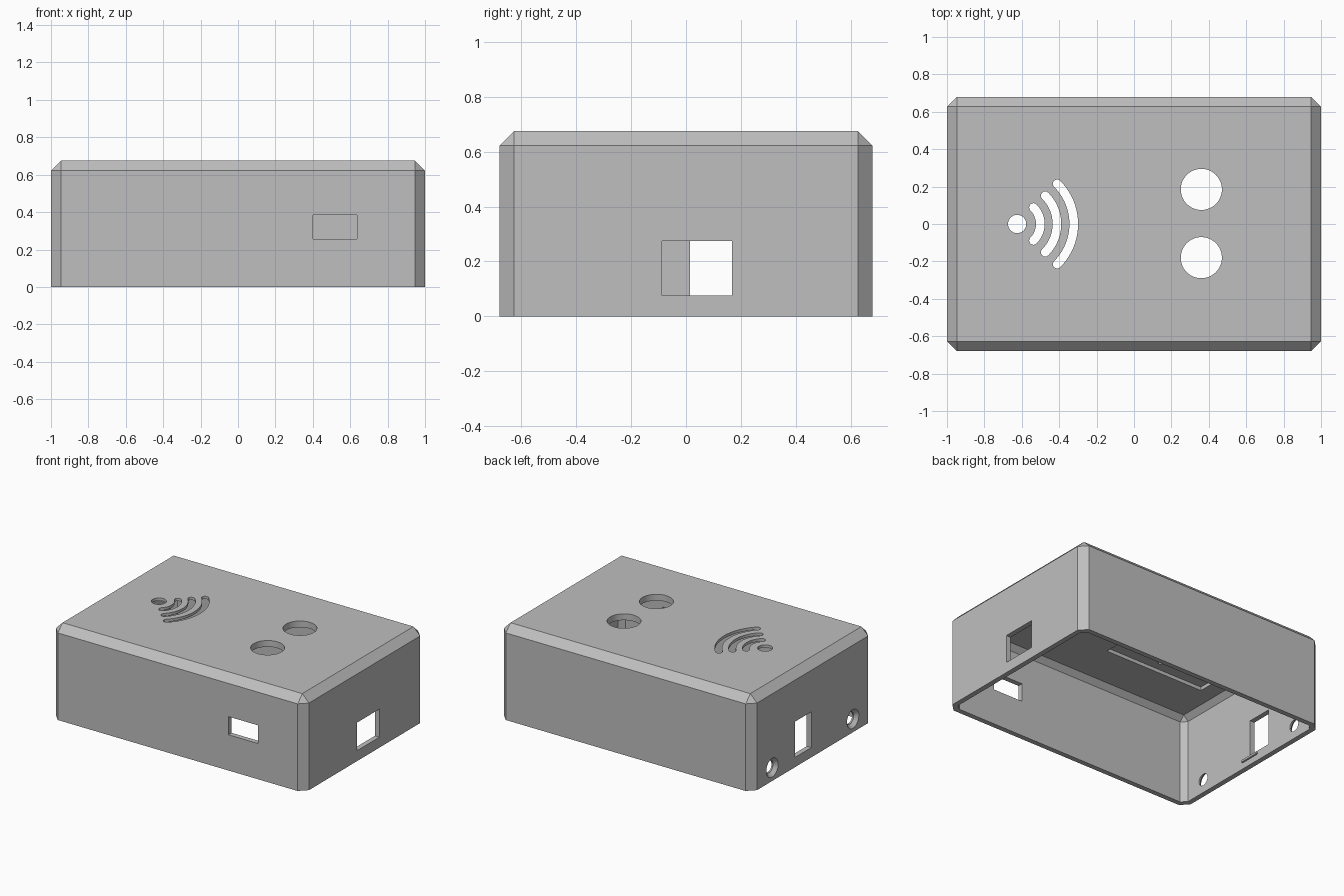
import bpy
import bmesh
from math import sin, cos, pi, radians
from mathutils import Matrix

cube = bpy.data.objects.get("Cube")
if cube:
    bpy.data.objects.remove(cube, do_unlink=True)

grey = bpy.data.materials.new("light grey plastic")
grey.use_nodes = True
colour = (0.52, 0.52, 0.52, 1)
grey.diffuse_color = colour
grey.node_tree.nodes["Principled BSDF"].inputs["Base Color"].default_value = colour


def finish(name, bm):
    bmesh.ops.recalc_face_normals(bm, faces=bm.faces)
    mesh = bpy.data.meshes.new(name)
    bm.to_mesh(mesh)
    bm.free()
    mesh.materials.append(grey)
    obj = bpy.data.objects.new(name, mesh)
    bpy.context.collection.objects.link(obj)
    return obj


def box(name, x, y, z, chamfer=0):
    """Box between (low, high) limits; chamfer skips the bottom edges."""
    bm = bmesh.new()
    bmesh.ops.create_cube(bm, size=1)
    for v in bm.verts:
        v.co = [lim[0] if c < 0 else lim[1] for c, lim in zip(v.co, (x, y, z))]
    if chamfer:
        edges = [e for e in bm.edges if any(v.co.z > z[0] + 0.01 for v in e.verts)]
        bmesh.ops.bevel(bm, geom=edges, offset=chamfer, segments=1,
                        profile=0.5, affect='EDGES')
    return finish(name, bm)


def cone(name, centre, r1, r2, depth, turn=None, sides=48):
    bm = bmesh.new()
    matrix = Matrix.Translation(centre) @ (turn or Matrix.Identity(4))
    bmesh.ops.create_cone(bm, cap_ends=True, segments=sides, radius1=r1,
                          radius2=r2, depth=depth, matrix=matrix)
    return finish(name, bm)


def arc_slot(name, cx, radius, half, span, z):
    """Round-ended curved slot, extruded upwards."""
    def ring(r, a, b, n, ox=0, oy=0):
        return [(ox + r * cos(a + (b - a) * i / n), oy + r * sin(a + (b - a) * i / n))
                for i in range(n + 1)]
    ex, ey = radius * cos(span), radius * sin(span)
    pts = ring(radius + half, -span, span, 20)
    pts += ring(half, span, span + pi, 8, ex, ey)[1:-1]
    pts += ring(radius - half, span, -span, 20)
    pts += ring(half, pi - span, 2 * pi - span, 8, ex, -ey)[1:-1]
    bm = bmesh.new()
    face = bm.faces.new([bm.verts.new((cx + x, y, z[0])) for x, y in pts])
    new = bmesh.ops.extrude_face_region(bm, geom=[face])["geom"]
    for v in new:
        if isinstance(v, bmesh.types.BMVert):
            v.co.z = z[1]
    return finish(name, bm)


def cut(target, cutter):
    mod = target.modifiers.new("cut", 'BOOLEAN')
    mod.operation = 'DIFFERENCE'
    mod.solver = 'EXACT'
    mod.object = cutter
    with bpy.context.temp_override(object=target, active_object=target):
        bpy.ops.object.modifier_apply(modifier=mod.name)
    bpy.data.objects.remove(cutter, do_unlink=True)


# Chamfered case, hollow and open underneath
W, D, H, WALL, ROOF = 1.0, 0.68, 0.675, 0.036, 0.045
case = box("case", (-W, W), (-D, D), (0, H), 0.053)
cut(case, box("hollow", (WALL - W, W - WALL), (WALL - D, D - WALL),
              (-0.2, H - ROOF), 0.036))

# Thinned pocket in the ceiling behind the signal symbol
cut(case, box("ceiling_pocket", (-0.81, -0.02), (-0.295, 0.295), (0.5, H - 0.02)))

# Port openings in the front and both ends
cut(case, box("front_port", (0.4, 0.635), (-0.8, -0.6), (0.255, 0.385)))
cut(case, box("left_port", (0.9, 1.1), (-0.087, 0.167), (0.075, 0.275)))
cut(case, box("right_port", (-1.1, -0.9), (0.015, 0.2), (0.07, 0.325)))

# Countersunk screw holes in the right end
sideways = Matrix.Rotation(radians(90), 4, 'Y')
for y in (-0.455, 0.455):
    cut(case, cone("screw_hole", (-W, y, 0.095), 0.042, 0.042, 0.2, sideways, 32))
    cut(case, cone("countersink", (-W, y, 0.095), 0.09, 0.044, 0.05, sideways, 32))

# Two round sensor holes in the top
for y in (-0.18, 0.185):
    cut(case, cone("sensor_hole", (0.36, y, H), 0.11, 0.11, 0.3))

# Signal symbol: a dot and three arcs
cut(case, cone("signal_dot", (-0.625, 0, H), 0.049, 0.049, 0.3, None, 32))
for radius in (0.125, 0.214, 0.304):
    cut(case, arc_slot("signal_arc", -0.626, radius, 0.023, radians(45), (0.5, 0.8)))

# Small retaining ridge inside the right end
ridge = box("inner_ridge", (-W + 0.02, -W + WALL + 0.012), (-0.06, 0.09), (0.045, 0.06))

bpy.ops.object.select_all(action='DESELECT')
case.select_set(True)
bpy.context.view_layer.objects.active = case
bpy.ops.object.shade_smooth_by_angle(angle=radians(20))
